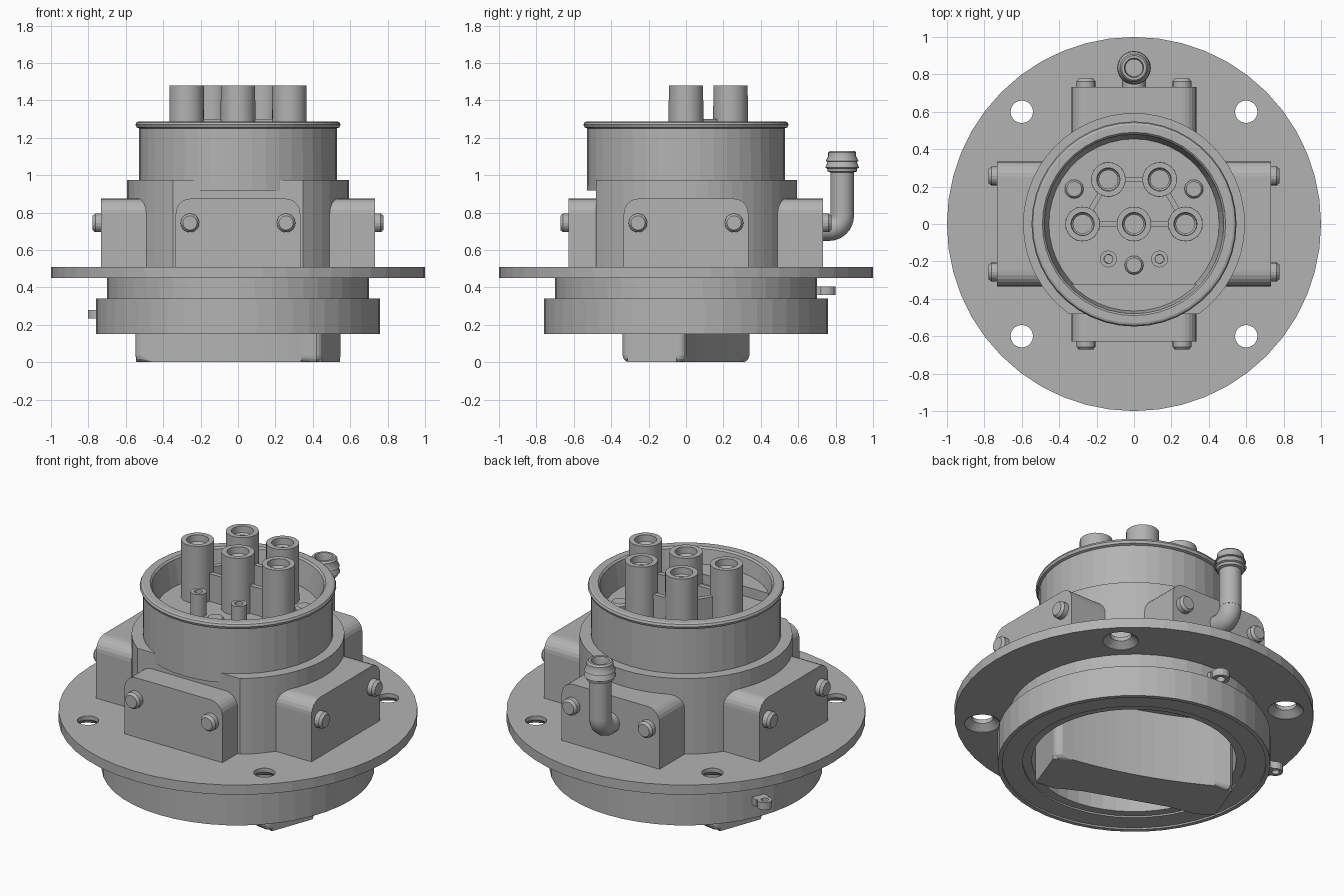
import bpy, bmesh, math
from mathutils import Matrix, Vector

if "Cube" in bpy.data.objects:
    bpy.data.objects.remove(bpy.data.objects["Cube"])

grey = bpy.data.materials.new("plain grey")
grey.diffuse_color = (0.45, 0.45, 0.45, 1)
grey.use_nodes = True
grey.node_tree.nodes["Principled BSDF"].inputs["Base Color"].default_value = grey.diffuse_color
T = Matrix.Translation
R = Matrix.Rotation


def finish(name, bm, mat=Matrix(), smooth=None):
    bmesh.ops.recalc_face_normals(bm, faces=bm.faces)
    bm.transform(mat)
    me = bpy.data.meshes.new(name)
    bm.to_mesh(me)
    bm.free()
    me.materials.append(grey)
    ob = bpy.data.objects.new(name, me)
    bpy.context.collection.objects.link(ob)
    if smooth:
        for o in bpy.context.selected_objects:
            o.select_set(False)
        ob.select_set(True)
        bpy.context.view_layer.objects.active = ob
        bpy.ops.object.shade_smooth_by_angle(angle=math.radians(smooth))
    return ob


def lathe(name, profile, segs=24, mat=Matrix(), closed=False, smooth=None):
    """Spin an (r, z) profile round z; open profiles start and end on the axis."""
    bm = bmesh.new()
    vs = [bm.verts.new((r, 0, z)) for r, z in profile]
    n = len(vs)
    es = [bm.edges.new((vs[i], vs[(i + 1) % n])) for i in range(n if closed else n - 1)]
    bmesh.ops.spin(bm, geom=vs + es, cent=(0, 0, 0), axis=(0, 0, 1),
                   angle=math.tau, steps=segs)
    bmesh.ops.remove_doubles(bm, verts=bm.verts, dist=1e-5)
    return finish(name, bm, mat, smooth)


def prism(name, pts, z0, z1, mat=Matrix(), bevel=None):
    """Extrude a 2D outline from z0 to z1; bevel rounds the low end."""
    bm = bmesh.new()
    lo = [bm.verts.new((x, y, z0)) for x, y in pts]
    hi = [bm.verts.new((x, y, z1)) for x, y in pts]
    n = len(pts)
    bottom = bm.faces.new(lo[::-1])
    bm.faces.new(hi)
    for i in range(n):
        j = (i + 1) % n
        bm.faces.new((lo[i], lo[j], hi[j], hi[i]))
    if bevel:
        bmesh.ops.bevel(bm, geom=list(bottom.edges), offset=bevel, segments=3,
                        profile=0.5, affect='EDGES')
    return finish(name, bm, mat)


def arc(cx, cy, r, a0, a1, n):
    return [(cx + r * math.cos(math.radians(a0 + (a1 - a0) * i / n)),
             cy + r * math.sin(math.radians(a0 + (a1 - a0) * i / n))) for i in range(n + 1)]


# mounting flange with four countersunk holes
flange = lathe("flange", [(0, .45), (1, .45), (1, .51), (0, .51)], 48)
for i, (sx, sy) in enumerate([(1, 1), (-1, 1), (-1, -1), (1, -1)]):
    cutter = lathe("hole_cutter", [(0, .44), (.10, .44), (.10, .452), (.06, .485), (.06, .53), (0, .53)],
                   24, T((.6 * sx, .6 * sy, 0)))
    cutter.hide_render = True
    cutter.hide_set(True)
    cut = flange.modifiers.new("hole", 'BOOLEAN')
    cut.object = cutter
    cut.operation = 'DIFFERENCE'
    cut.solver = 'EXACT'

# lower ring with open recess
lathe("lower_ring", [(0, .42), (.57, .42), (.57, .17), (.62, .17), (.62, .16), (.735, .16), (.735, .15),
                     (.76, .15), (.76, .34), (.70, .34), (.70, .46), (0, .46)], 48)

# turning grip across the recess, narrower in the middle
side = []
for i in range(15):
    s = -1 + 2 * i / 14
    side.append((.49 * s, -(.13 + .05 * s * s)))
tip = arc(.49, -.14, .04, -60, 0, 3) + arc(.49, .14, .04, 0, 60, 3)
half = side[:-1] + tip
outline = half + [(-x, -y) for x, y in half]
prism("grip", outline, 0, .43, R(math.radians(-20), 4, 'Z'), bevel=.035)

# small eyelets on the lower rings
for name, x, y, r, z0, z1 in [("rear_eyelet", 0, .75, .05, .36, .405),
                              ("side_eyelet", -.76, .32, .042, .235, .28)]:
    m = T((x, y, 0)) @ R(math.atan2(y, x), 4, 'Z')
    lathe(name, [(r * .5, z0), (r, z0), (r, z1), (r * .5, z1)], 16, m, closed=True)
    prism(name + "_base", [(-r * 1.6, -r), (-r * .55, -r), (-r * .55, r), (-r * 1.6, r)], z0, z1, m)

# main body with a flat front
a = math.degrees(math.asin(.48 / .593))
prism("body", arc(0, 0, .593, -a, 180 + a, 44), .50, .975)

# four side housings with rounded tops, each with two bolts
box = [(-.333, .50), (.333, .50)] + arc(.253, .795, .08, 0, 90, 6) + arc(-.253, .795, .08, 90, 180, 6)
for name, ang, dist in [("front", 0, .627), ("right", 90, .733), ("back", 180, .733), ("left", 270, .733)]:
    turn = R(math.radians(ang), 4, 'Z') @ R(math.radians(90), 4, 'X')   # local z points outward
    prism(name + "_housing", box, .35, dist, turn)
    for x in (-.257, .257):
        lathe(name + "_bolt", [(0, dist - .02), (.05, dist - .02), (.05, dist + .03), (.038, dist + .045),
                               (0, dist + .045)], 20, turn @ T((x, .745, 0)))

# upper cup with rolled lip
lathe("cup", [(0, .917), (.53, .917), (.528, 1.25), (.542, 1.255), (.548, 1.27), (.542, 1.283), (.53, 1.288),
              (.49, 1.288), (.48, 1.278), (.455, 1.13), (0, 1.13)], 44)
b = math.degrees(math.asin(.32 / .47))
prism("cup_shelf", arc(0, 0, .47, 180 + b, 360 - b, 16), 1.1, 1.19)

# large contact tubes
tubes = [(-.275, 0), (0, 0), (.275, 0), (.137, .238), (-.137, .238)]
for x, y in tubes:
    lathe("contact_tube", [(0, 1.12), (.093, 1.12), (.092, 1.48), (.062, 1.48), (.06, 1.44), (.05, 1.43),
                           (.05, 1.2), (0, 1.2)], 24, T((x, y, 0)), smooth=20)

# webs joining neighbouring tubes
for i, j in [(0, 1), (1, 2), (2, 3), (3, 4), (4, 0)]:
    p, q = Vector(tubes[i]), Vector(tubes[j])
    d = q - p
    h = d.length / 2 - .07
    prism("tube_web", [(-h, -.014), (h, -.014), (h, .014), (-h, .014)], 1.12, 1.3,
          T(((p + q) / 2).to_3d()) @ R(math.atan2(d.y, d.x), 4, 'Z'))

# small signal pins
for x in (-.137, .137):
    lathe("signal_pin", [(0, 1.12), (.045, 1.12), (.045, 1.27), (.024, 1.27), (.022, 1.18), (0, 1.18)],
          20, T((x, -.187, 0)))

# screw heads on the cup floor
for x, y in [(-.32, .187), (.32, .187), (0, -.22)]:
    lathe("floor_screw", [(0, 1.12), (.05, 1.12), (.05, 1.15), (.04, 1.162), (0, 1.162)], 20, T((x, y, 0)))

# hose elbow at the back
path = [(.70, .712), (.75, .712)] + arc(.765, .782, .07, -90, 0, 8) + [(.835, .82)]
cu = bpy.data.curves.new("hose_elbow", 'CURVE')
cu.dimensions = '3D'
cu.bevel_depth = .063
cu.bevel_resolution = 4
cu.use_fill_caps = True
sp = cu.splines.new('POLY')
sp.points.add(len(path) - 1)
for pt, (y, z) in zip(sp.points, path):
    pt.co = (0, y, z, 1)
cu.materials.append(grey)
elbow = bpy.data.objects.new("hose_elbow", cu)
bpy.context.collection.objects.link(elbow)

# barbed hose spout
lathe("hose_spout", [(0, .78), (.063, .78), (.063, 1.015), (.078, 1.02), (.08, 1.035), (.09, 1.04), (.078, 1.072),
                     (.088, 1.075), (.075, 1.1), (.075, 1.12), (.066, 1.13), (.052, 1.13), (.046, 1.1),
                     (.046, .85), (0, .85)], 24, T((0, .835, 0)), smooth=30)
